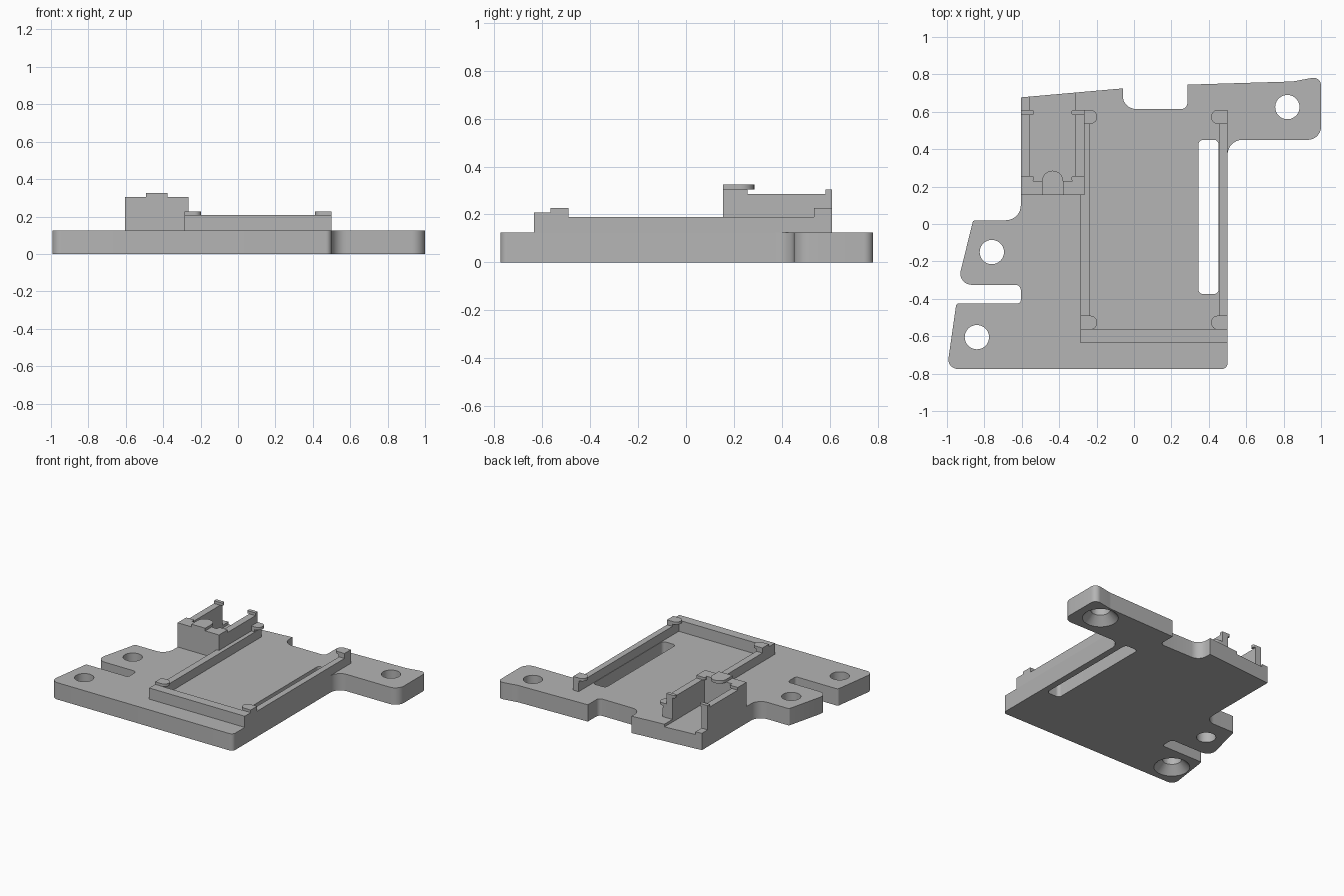
import bpy
import bmesh
from math import pi, cos, sin, tan, radians
from mathutils import Vector

cube = bpy.data.objects.get("Cube")
if cube:
    bpy.data.objects.remove(cube)

grey = bpy.data.materials.new("plain_grey")
grey.use_nodes = True
colour = (0.46, 0.46, 0.46, 1)
grey.diffuse_color = colour
grey.node_tree.nodes["Principled BSDF"].inputs["Base Color"].default_value = colour


def rounded(corners, steps=8):
    """Outline with a tangent arc at every (x, y, radius) corner."""
    out = []
    for i, (x, y, r) in enumerate(corners):
        p = Vector((x, y))
        if not r:
            out.append(p)
            continue
        a = (Vector(corners[i - 1][:2]) - p).normalized()
        b = (Vector(corners[(i + 1) % len(corners)][:2]) - p).normalized()
        half = a.angle(b) / 2
        centre = p + (a + b).normalized() * (r / sin(half))
        start = p + a * (r / tan(half)) - centre
        end = p + b * (r / tan(half)) - centre
        for k in range(steps + 1):
            t = k / steps
            sweep = start.angle(end)
            out.append(centre + (start * sin((1 - t) * sweep) + end * sin(t * sweep)) / sin(sweep))
    return out


def prism(name, outline, z0, z1):
    bm = bmesh.new()
    face = bm.faces.new([bm.verts.new((p[0], p[1], z0)) for p in outline])
    top = bmesh.ops.extrude_face_region(bm, geom=[face])["geom"]
    for v in top:
        if isinstance(v, bmesh.types.BMVert):
            v.co.z = z1
    bmesh.ops.recalc_face_normals(bm, faces=bm.faces)
    mesh = bpy.data.meshes.new(name)
    bm.to_mesh(mesh)
    bm.free()
    mesh.materials.append(grey)
    obj = bpy.data.objects.new(name, mesh)
    bpy.context.collection.objects.link(obj)
    return obj


def box(name, x0, x1, y0, y1, z0, z1, r=0):
    return prism(name, rounded([(x0, y0, r), (x1, y0, r), (x1, y1, r), (x0, y1, r)]), z0, z1)


def cone(name, x, y, z0, z1, r0, r1):
    bpy.ops.mesh.primitive_cone_add(vertices=40, radius1=r0, radius2=r1, depth=z1 - z0,
                                    location=(x, y, (z0 + z1) / 2))
    obj = bpy.context.object
    obj.name = name
    obj.data.materials.append(grey)
    return obj


def activate(obj):
    bpy.ops.object.select_all(action="DESELECT")
    obj.select_set(True)
    bpy.context.view_layer.objects.active = obj


def cut(target, cutter):
    mod = target.modifiers.new("cut", "BOOLEAN")
    mod.operation = "DIFFERENCE"
    mod.solver = "EXACT"
    mod.object = cutter
    activate(target)
    bpy.ops.object.modifier_apply(modifier=mod.name)
    bpy.data.objects.remove(cutter)


# Base plate with mounting ears and rear notch
TOP = 0.125
plate = prism("base_plate", rounded([
    (-1.0, -0.775, 0.05), (0.5, -0.775, 0.03), (0.5, 0.45, 0.08), (1.0, 0.45, 0.07),
    (1.0, 0.79, 0.04), (0.85, 0.762, 0.1), (0.285, 0.745, 0), (0.285, 0.615, 0.03),
    (-0.06, 0.615, 0.07), (-0.06, 0.725, 0), (-0.605, 0.677, 0), (-0.605, 0.02, 0.08),
    (-0.86, 0.02, 0.015), (-0.945, -0.325, 0.06), (-0.605, -0.325, 0.03),
    (-0.605, -0.425, 0.02), (-0.95, -0.425, 0.015)]), 0, TOP)

# Slot, recessed holder floor and screw holes
cut(plate, box("slot_cutter", 0.345, 0.452, -0.375, 0.45, -0.1, 0.3, 0.025))
cut(plate, box("floor_cutter", -0.555, -0.315, 0.23, 0.8, 0.105, 0.3))
for x, y, sunk in [(-0.76, -0.15, False), (-0.84, -0.605, True), (0.82, 0.625, True)]:
    cut(plate, cone("hole_cutter", x, y, -0.1, 0.3, 0.065, 0.065))
    if sunk:
        cut(plate, cone("countersink_cutter", x, y, -0.02, 0.06, 0.14, 0.064))

# Tray rails and front wall
RAIL = 0.19
box("left_rail", 0.455, 0.5, -0.566, 0.61, TOP, RAIL)
box("right_rail", -0.285, -0.235, -0.566, 0.61, TOP, RAIL)
box("tray_front_wall", -0.285, 0.5, -0.635, -0.565, TOP, 0.208)

# Corner clips with rounded tongues reaching over the tray
for side, x, d in [("left", 0.5, -1), ("right", -0.285, 1)]:
    for end, y in [("front", -0.5275), ("rear", 0.5725)]:
        h = 0.0375
        box(f"{end}_{side}_clip_post", *sorted((x, x + d * 0.048)), y - h, y + h, RAIL, 0.207)
        arc = [(x + d * (0.052 + 0.036 * cos(t)), y + h * sin(t))
               for t in [radians(-90 + 15 * k) for k in range(13)]]
        prism(f"{end}_{side}_clip", [(x, y - h)] + arc + [(x, y + h)], 0.207, 0.227)

# Connector holder: side walls, front block and small clips
WALL = 0.285
for side, x, d in [("right", -0.605, 1), ("left", -0.265, -1)]:
    box(f"holder_{side}_wall", *sorted((x, x + d * 0.05)), 0.23, 0.61, 0.105, WALL)
    for end, y in [("front", 0.23), ("rear", 0.583)]:
        tip = x + d * 0.068
        corners = [(x, y, 0), (tip, y, 0.008), (tip, y + 0.027, 0.008), (x, y + 0.027, 0)]
        prism(f"holder_{end}_{side}_clip", rounded(corners), WALL, 0.305)
box("holder_front_block", -0.605, -0.265, 0.155, 0.23, 0.105, 0.305)

# Rounded latch on top of the front block
arc = [(-0.435 + 0.057 * cos(pi * k / 16), 0.228 + 0.057 * sin(pi * k / 16)) for k in range(17)]
prism("holder_latch", [(-0.492, 0.155), (-0.378, 0.155)] + arc, 0.304, 0.325)

# Smooth the round sides while keeping edges sharp
for obj in bpy.context.scene.objects:
    if obj.type == "MESH":
        activate(obj)
        bpy.ops.object.shade_smooth_by_angle(angle=radians(30))
